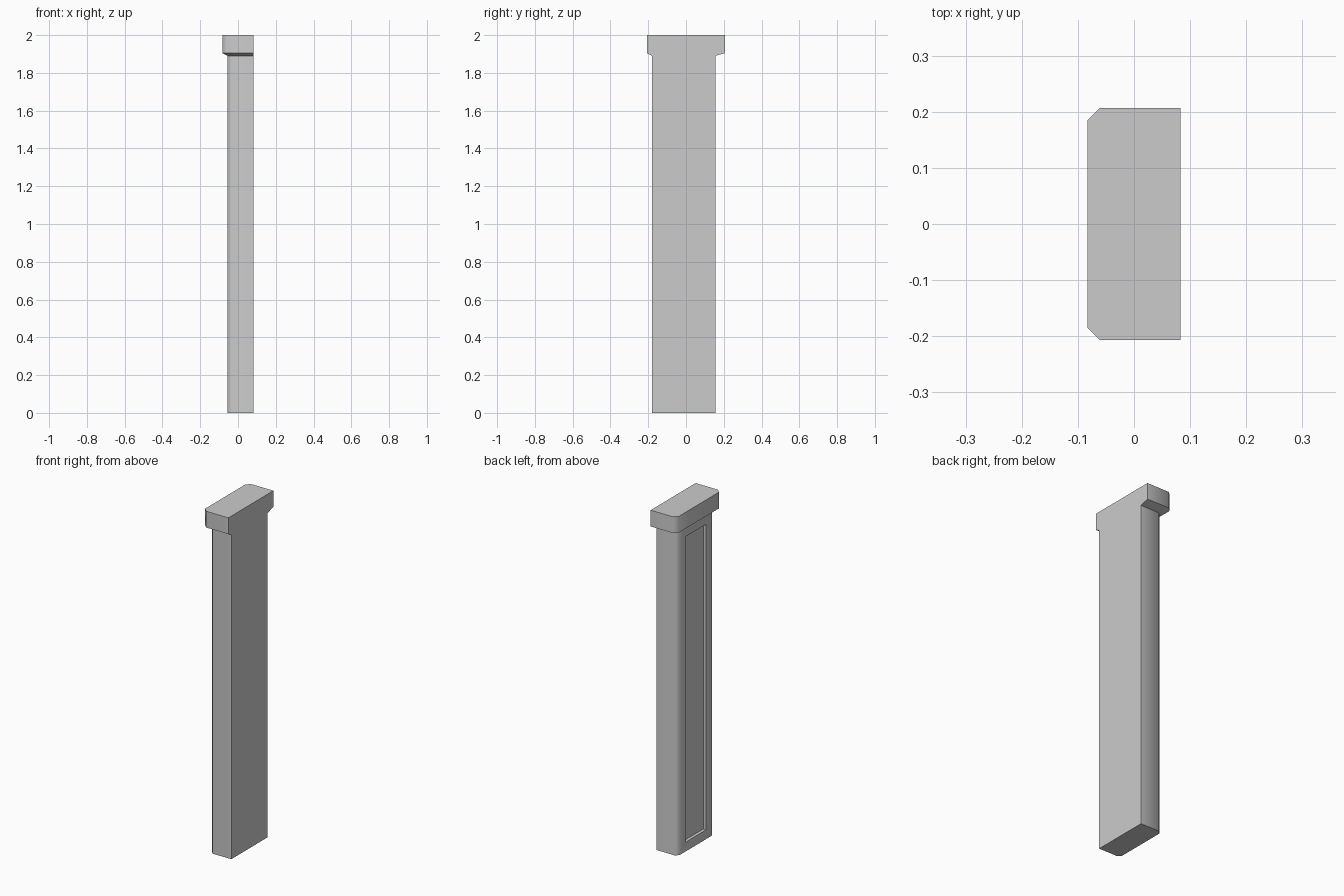
import bpy, bmesh, math

cube = bpy.data.objects.get("Cube")
if cube:
    bpy.data.objects.remove(cube, do_unlink=True)

stone = bpy.data.materials.new("plain grey")
stone.use_nodes = True
GREY = (0.6, 0.6, 0.6, 1)
stone.diffuse_color = GREY
stone.node_tree.nodes["Principled BSDF"].inputs["Base Color"].default_value = GREY

BACK = 0.083
SHAFT = (-0.055, -0.18, 0.155, 0.018)   # outer x, y min, y max, chamfer
CAP = (-0.083, -0.207, 0.207, 0.022)


def outline(bm, plan, z):
    """Rectangle with its two outer corners chamfered."""
    x, y0, y1, c = plan
    points = [(BACK, y0), (BACK, y1), (x + c, y1), (x, y1 - c), (x, y0 + c), (x + c, y0)]
    return [bm.verts.new((px, py, z)) for px, py in points]


def loft(name, sections, recess=False):
    bm = bmesh.new()
    rings = [outline(bm, plan, z) for plan, z in sections]
    for low, high in zip(rings, rings[1:]):
        for i in range(len(low)):
            j = (i + 1) % len(low)
            bm.faces.new((low[i], low[j], high[j], high[i]))
    bm.faces.new(rings[0][::-1])
    bm.faces.new(rings[-1])
    bmesh.ops.recalc_face_normals(bm, faces=bm.faces)
    if recess:
        # Sunken panel in the outer face
        panel = min(bm.faces, key=lambda f: f.calc_center_median().x)
        bmesh.ops.inset_individual(bm, faces=[panel], thickness=0.077)
        for v in panel.verts:
            if v.co.z > 1:
                v.co.z = 1.835
        bmesh.ops.inset_individual(bm, faces=[panel], thickness=0.0)
        for v in panel.verts:
            v.co.x += 0.018
    mesh = bpy.data.meshes.new(name)
    bm.to_mesh(mesh)
    bm.free()
    mesh.materials.append(stone)
    obj = bpy.data.objects.new(name, mesh)
    bpy.context.collection.objects.link(obj)
    bpy.ops.object.select_all(action="DESELECT")
    obj.select_set(True)
    bpy.context.view_layer.objects.active = obj
    bpy.ops.object.shade_smooth_by_angle(angle=math.radians(50))


# Tall shaft with a recessed panel
loft("pilaster_shaft", [(SHAFT, 0), (SHAFT, 1.89)], recess=True)

# Overhanging cap with a sloped underside
loft("pilaster_cap", [(SHAFT, 1.89), (CAP, 1.905), (CAP, 2.0)])
